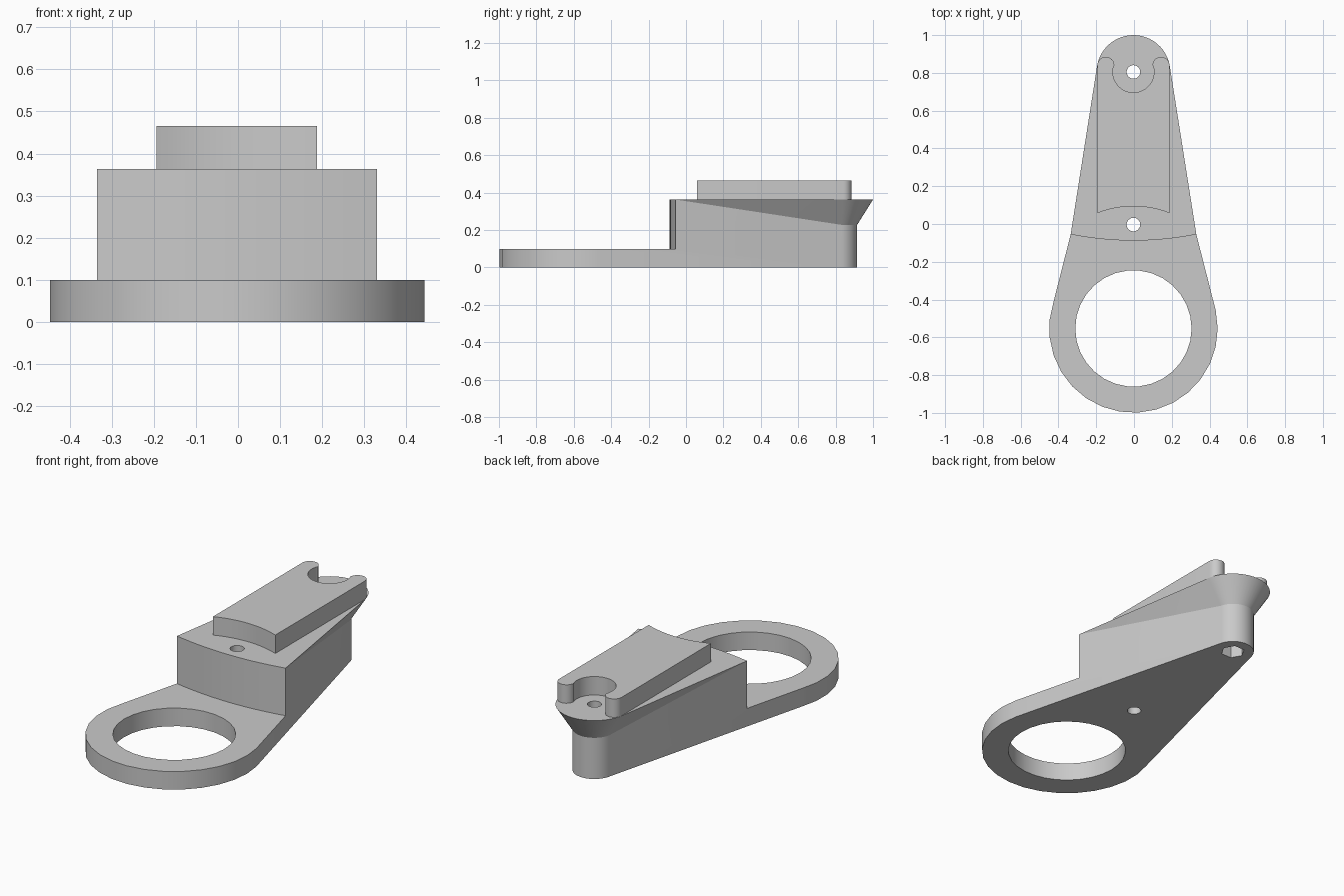
import bpy
import bmesh
from math import sin, cos, radians

if "Cube" in bpy.data.objects:
    bpy.data.objects.remove(bpy.data.objects["Cube"], do_unlink=True)

CX, RING_Y, TIP_Y = -0.003, -0.553, 0.805
SLAB_TOP, POST_TOP, BLOCK_TOP, PAD_TOP = 0.10, 0.228, 0.363, 0.465

grey = bpy.data.materials.new("plain grey")
grey.use_nodes = True
grey.diffuse_color = (0.59, 0.59, 0.59, 1)
grey.node_tree.nodes["Principled BSDF"].inputs["Base Color"].default_value = (0.59, 0.59, 0.59, 1)


def arc(x, y, r, start, end, n):
    angles = [radians(start + (end - start) * i / (n - 1)) for i in range(n)]
    return [(x + r * cos(a), y + r * sin(a)) for a in angles]


def circle(y, r, n):
    return arc(CX, y, r, 0, 360, n + 1)[:-1]


def add(bm, points, z):
    return [bm.verts.new((x, y, z)) for x, y in points]


def strip(bm, low, high, closed=False):
    """Wall of quads between two rows of vertices."""
    count = len(low)
    for i in range(count if closed else count - 1):
        j = (i + 1) % count
        bm.faces.new((low[i], low[j], high[j], high[i]))


def cap(bm, *loops):
    """Flat face bounded by the first loop, with the other loops as holes."""
    edges = []
    for loop in loops:
        for a, b in zip(loop, loop[1:] + loop[:1]):
            edges.append(bm.edges.get((a, b)) or bm.edges.new((a, b)))
    bmesh.ops.triangle_fill(bm, edges=edges, use_beauty=True)


def finish(name, bm):
    bmesh.ops.recalc_face_normals(bm, faces=bm.faces)
    mesh = bpy.data.meshes.new(name)
    bm.to_mesh(mesh)
    bm.free()
    mesh.materials.append(grey)
    obj = bpy.data.objects.new(name, mesh)
    bpy.context.collection.objects.link(obj)
    bpy.ops.object.select_all(action='DESELECT')
    obj.select_set(True)
    bpy.context.view_layer.objects.active = obj
    bpy.ops.object.shade_smooth_by_angle(angle=radians(30))


# Outlines: ring end, rear post, flared post top, bowed front wall of the block
step = 360 / 29
ring = arc(CX, RING_Y, 0.446, 13 * step, 30 * step, 18)
tip = arc(CX, TIP_Y, 0.11, 14, 166, 25)
flare = arc(CX, TIP_Y, 0.195, 9, 171, 25)
corner_y = -0.055


def corner_x(p, q):
    return p[0] + (q[0] - p[0]) * (corner_y - p[1]) / (q[1] - p[1])


left, right = corner_x(ring[0], tip[-1]), corner_x(ring[-1], tip[0])
bow = []
for i in range(15):
    t = i / 14
    bow.append((left + (right - left) * t, corner_y - 0.033 * (1 - (2 * t - 1) ** 2)))

# Bracket body: outer walls
bm = bmesh.new()
ring_low, ring_high = add(bm, ring, 0), add(bm, ring, SLAB_TOP)
bow_low, bow_high = add(bm, bow, SLAB_TOP), add(bm, bow, BLOCK_TOP)
tip_low, tip_high = add(bm, tip, 0), add(bm, tip, POST_TOP)
flare_top = add(bm, flare, BLOCK_TOP)
for low, high in ((ring_low, ring_high), (bow_low, bow_high),
                  (tip_low, tip_high), (tip_high, flare_top)):
    strip(bm, low, high)

# Tapered sides, with a leaning triangle below the flare
for front, back in ((0, -1), (-1, 0)):
    bm.faces.new((ring_low[front], tip_low[back], tip_high[back],
                  bow_high[front], bow_low[front], ring_high[front]))
    bm.faces.new((bow_high[front], tip_high[back], flare_top[back]))

# Ring opening, screw holes and hexagonal nut recess
opening, screw, rear_screw = circle(RING_Y, 0.308, 30), circle(-0.003, 0.036, 24), circle(TIP_Y, 0.036, 24)
recess = circle(TIP_Y, 0.062, 6)
holes = []
for outline, z0, z1 in ((opening, 0, SLAB_TOP), (screw, 0, BLOCK_TOP),
                        (rear_screw, SLAB_TOP, BLOCK_TOP), (recess, 0, SLAB_TOP)):
    low, high = add(bm, outline, z0), add(bm, outline, z1)
    strip(bm, low, high, closed=True)
    holes.append((low, high))
opening_v, screw_v, rear_v, recess_v = holes

# Flat faces: underside, slab top, block top, recess ceiling
cap(bm, ring_low + tip_low, opening_v[0], screw_v[0], recess_v[0])
cap(bm, ring_high + bow_low[::-1], opening_v[1])
cap(bm, bow_high + flare_top, screw_v[1], rear_v[1])
cap(bm, recess_v[1], rear_v[0])
finish("bracket_body", bm)

# Raised pad: concave front edge, round notch and two rounded horns at the rear
horn_x, horn_y, horn_r = 0.146, 0.84, 0.045
pad_outline = arc(CX + horn_x, horn_y, horn_r, 0, 180, 13)
pad_outline += arc(CX, TIP_Y, 0.109, 17, -197, 25)
pad_outline += arc(CX - horn_x, horn_y, horn_r, 0, 180, 13)
pad_outline += arc(CX, -0.426, 0.52, 111.5, 68.5, 12)
bm = bmesh.new()
pad_low, pad_high = add(bm, pad_outline, BLOCK_TOP), add(bm, pad_outline, PAD_TOP)
strip(bm, pad_low, pad_high, closed=True)
bm.faces.new(pad_low)
bm.faces.new(pad_high)
finish("raised_pad", bm)
